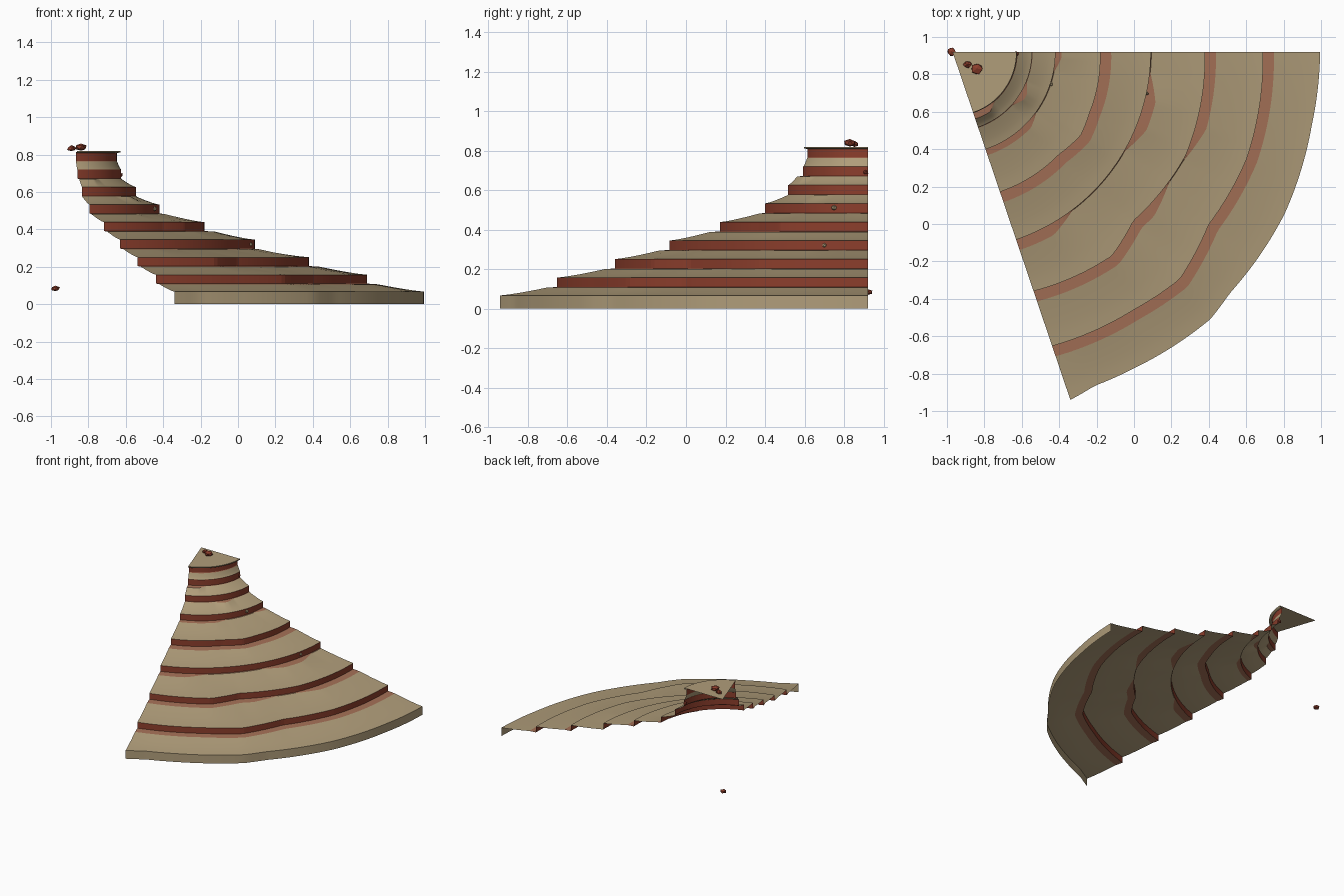
import bpy, bmesh, math, random
from mathutils import Vector

random.seed(4)
cube = bpy.data.objects.get("Cube")
if cube:
    bpy.data.objects.remove(cube, do_unlink=True)


def material(name, srgb):
    col = [(c / 255 / 12.92) if c < 11 else ((c / 255 + 0.055) / 1.055) ** 2.4 for c in srgb] + [1]
    m = bpy.data.materials.new(name)
    m.use_nodes = True
    m.diffuse_color = col
    bsdf = m.node_tree.nodes["Principled BSDF"]
    bsdf.inputs["Base Color"].default_value = col
    bsdf.inputs["Roughness"].default_value = 0.9
    return m


SAND = material("sand", (176, 157, 122))
CLIFF = material("red_cliff", (140, 62, 44))
SCREE = material("pale_red_scree", (164, 112, 86))

APEX = Vector((-0.97, 0.92, 0))
SWEEP = 71.3
COLS = 72


def lerp_points(points, a):
    # Linear interpolation through (angle, value) pairs
    for (a0, v0), (a1, v1) in zip(points, points[1:]):
        if a <= a1:
            return v0 + (v1 - v0) * (a - a0) / (a1 - a0)
    return points[-1][1]


def spot(a, r, z):
    t = math.radians(a)
    return APEX + Vector((r * math.cos(t), -r * math.sin(t), z))


def sheet(name, rows, mat):
    # Skin a fan-shaped surface; each row is a function: angle -> (radius, height)
    bm = bmesh.new()
    grid = [[bm.verts.new(spot(a, *row(a))) for a in
             [SWEEP * i / COLS for i in range(COLS + 1)]] for row in rows]
    for lower, upper in zip(grid, grid[1:]):
        for i in range(COLS):
            bm.faces.new((lower[i + 1], lower[i], upper[i], upper[i + 1]))
    bmesh.ops.remove_doubles(bm, verts=bm.verts, dist=1e-5)
    mesh = bpy.data.meshes.new(name)
    bm.to_mesh(mesh)
    bm.free()
    mesh.materials.append(mat)
    ob = bpy.data.objects.new(name, mesh)
    bpy.context.collection.objects.link(ob)
    for p in mesh.polygons:
        p.use_smooth = mat is SAND
    return ob


# Outlines: radius by angle for the rim, and relative waviness for the steps
RIM = [(0, 1.965), (11.5, 1.96), (26, 1.975), (41, 1.965), (46, 1.985),
       (52, 1.97), (60, 1.95), (67, 1.94), (SWEEP, 1.964)]
WAVES = {
    0: [(0, 0), (20, .008), (34, -.005), (45, .035), (55, .015), (SWEEP, 0)],
    1: [(0, 0), (24, .01), (43, -.02), (52, .025), (SWEEP, 0)],
    3: [(0, 0), (24, .015), (33, .035), (44, 0), (SWEEP, 0)],
}
FLAT = [(0, 0), (SWEEP, 0)]
RADII = [1.66, 1.35, 1.06, .79, .55, .425, .345, .322]
# Angle spans where red scree spills onto the tread below each cliff
SPILLS = [[(-9, 80)], [(-9, 25), (31, 80)], [(6, 30), (53, 80)], [(-9, 80)],
          [(-9, 11), (36, 80)], [(22, 42)], [(50, 80)], []]


def foot_z(k):
    return 0.11 + 0.0937 * k


def lip(k):
    wave = WAVES.get(k, FLAT)
    return lambda a: RADII[k] * (1 + lerp_points(wave, a))


def spill_width(k, a):
    full = 0.055 if k < 4 else 0.03
    best = max([min(a - s, e - a) / 8 for s, e in SPILLS[k]] + [0])
    return 0.003 + full * min(1, best)


def rim(a):
    return lerp_points(RIM, a)


def tread_row(k, t):
    # Point on the tread that rises from the previous lip (t=0) to cliff k's foot (t=1)
    outer = rim if k == 0 else lip(k - 1)
    z0 = 0.067 if k == 0 else foot_z(k - 1) + 0.047
    z1 = foot_z(k)

    def row(a):
        r1 = lip(k)(a) + (spill_width(k, a) if k < 7 else 0.002)
        r0 = outer(a)
        return r0 + (r1 - r0) * t, z0 + (z1 - 0.004 - z0) * t ** 1.25
    return row


# Outer vertical skirt
sheet("base_skirt", [lambda a: (rim(a), 0), lambda a: (rim(a), 0.067)], SAND)

# Terraces: sloping tread, scree strip and cliff band
for k in range(len(RADII)):
    n = k + 1
    edge = tread_row(k, 1)
    foot = lambda a, k=k: (lip(k)(a), foot_z(k))
    top = lambda a, k=k: (lip(k)(a), foot_z(k) + 0.047)
    sheet(f"tread_{n}", [tread_row(k, t / 5) for t in range(6)], SAND)
    sheet(f"scree_{n}", [edge, foot], SCREE)
    sheet(f"cliff_{n}", [foot, top], CLIFF)

# Summit cap with a thin overhanging rim
sheet("summit_rim", [lambda a: (0.322, 0.808), lambda a: (0.342, 0.811),
                     lambda a: (0.342, 0.819)], SAND)
sheet("summit_cap", [lambda a: (0.342, 0.819), lambda a: (0.17, 0.819),
                     lambda a: (0, 0.819)], SAND)


def rock(name, place, size, mat=CLIFF):
    # Rough faceted boulder
    bm = bmesh.new()
    bmesh.ops.create_icosphere(bm, subdivisions=1, radius=1)
    for v in bm.verts:
        v.co *= random.uniform(0.85, 1.1)
        v.co.z = max(v.co.z, -0.8)
        v.co = Vector(place) + Vector([c * s / 2 for c, s in zip(v.co, size)])
    mesh = bpy.data.meshes.new(name)
    bm.to_mesh(mesh)
    bm.free()
    mesh.materials.append(mat)
    bpy.context.collection.objects.link(bpy.data.objects.new(name, mesh))


rock("summit_rock_large", (-0.84, 0.83, 0.838), (0.07, 0.065, 0.045))
rock("summit_rock_small", (-0.89, 0.852, 0.832), (0.05, 0.04, 0.034))
rock("loose_rock", (-0.975, 0.92, 0.083), (0.05, 0.05, 0.034))
rock("edge_rock", (-0.63, 0.91, 0.69), (0.03, 0.03, 0.03))
rock("cliff_pebble", spot(18, 0.55, 0.51), (0.03, 0.03, 0.03), SAND)
rock("ledge_pebble", spot(12, 1.06, 0.32), (0.025, 0.025, 0.025), SAND)
